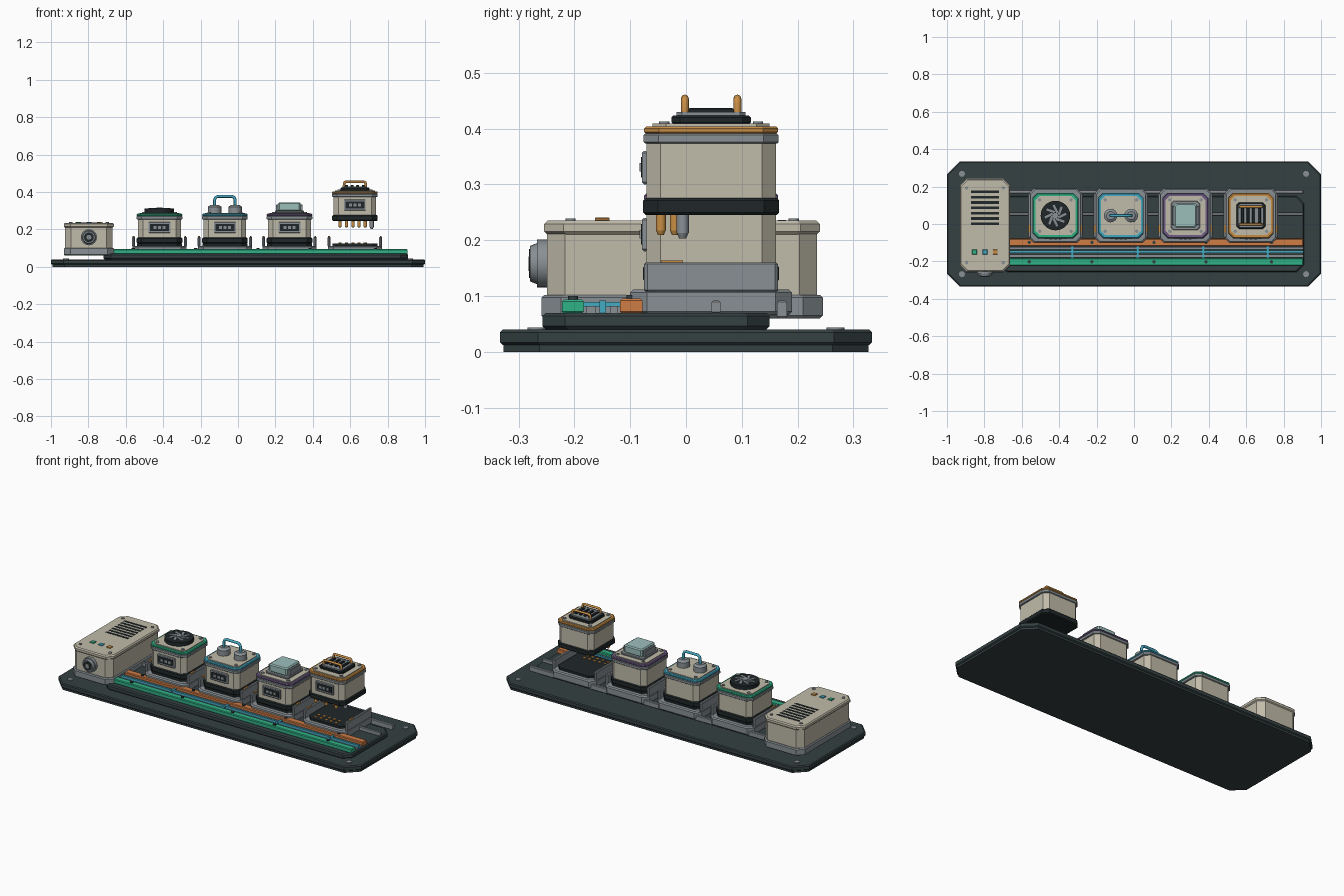
import bpy, bmesh, math
from mathutils import Matrix, Vector

if "Cube" in bpy.data.objects:
    bpy.data.objects.remove(bpy.data.objects["Cube"])


def material(name, r, g, b):
    m = bpy.data.materials.new(name)
    m.use_nodes = True
    m.diffuse_color = (r, g, b, 1)
    m.node_tree.nodes["Principled BSDF"].inputs["Base Color"].default_value = (r, g, b, 1)
    return m


SLATE = material("dark slate", .035, .052, .054)
BLACK = material("near black", .014, .02, .022)
CREAM = material("warm cream", .53, .5, .4)
GREY = material("steel grey", .25, .28, .3)
COPPER = material("copper orange", .62, .2, .06)
AMBER = material("amber", .58, .27, .06)
GREEN = material("signal green", .03, .44, .24)
CYAN = material("cyan blue", .06, .4, .55)
PURPLE = material("dusty purple", .16, .11, .24)
GLASS = material("pale glass", .33, .52, .5)


def finish(name, bm, mat, smooth=False):
    bmesh.ops.recalc_face_normals(bm, faces=bm.faces)
    me = bpy.data.meshes.new(name)
    bm.to_mesh(me)
    bm.free()
    me.materials.append(mat)
    ob = bpy.data.objects.new(name, me)
    bpy.context.collection.objects.link(ob)
    if smooth:
        bpy.ops.object.select_all(action='DESELECT')
        ob.select_set(True)
        bpy.context.view_layer.objects.active = ob
        bpy.ops.object.shade_smooth_by_angle(angle=math.radians(35))
    return ob


def slab(name, x, y, hx, hy, z0, z1, mat, cut=0.0, bevel=0.0, turn=0.0):
    """Block with clipped vertical corners and a bevelled top and bottom rim."""
    levels = [(z0, 0), (z1, 0)]
    if bevel:
        levels = [(z0, bevel), (z0 + bevel, 0), (z1 - bevel, 0), (z1, bevel)]
    spin = Matrix.Rotation(turn, 3, 'Z')
    bm = bmesh.new()
    rings = []
    for z, inset in levels:
        a, b = hx - inset, hy - inset
        if cut:
            pts = [(a, cut - b), (a, b - cut), (a - cut, b), (cut - a, b),
                   (-a, b - cut), (-a, cut - b), (cut - a, -b), (a - cut, -b)]
        else:
            pts = [(a, -b), (a, b), (-a, b), (-a, -b)]
        rings.append([bm.verts.new(spin @ Vector((p, q, 0)) + Vector((x, y, z))) for p, q in pts])
    n = len(rings[0])
    for low, high in zip(rings, rings[1:]):
        for i in range(n):
            j = (i + 1) % n
            bm.faces.new((low[i], low[j], high[j], high[i]))
    bm.faces.new(rings[0])
    bm.faces.new(rings[-1])
    return finish(name, bm, mat)


def span(name, x0, x1, y0, y1, z0, z1, mat, **kw):
    return slab(name, (x0 + x1) / 2, (y0 + y1) / 2, (x1 - x0) / 2, (y1 - y0) / 2, z0, z1, mat, **kw)


def disc(name, centre, r, depth, mat, top=None, axis='Z', sides=24):
    """Cylinder or cone; axis 'Y' points its second end to the front."""
    bm = bmesh.new()
    turn = Matrix.Rotation(math.radians(90), 4, 'X') if axis == 'Y' else Matrix()
    bmesh.ops.create_cone(bm, cap_ends=True, segments=sides, radius1=r,
                          radius2=r if top is None else top, depth=depth,
                          matrix=Matrix.Translation(centre) @ turn)
    return finish(name, bm, mat, True)


def hoop(name, x, y, z, half, height, r, mat):
    """Upright carrying handle along x with rounded shoulders."""
    c = height * .35
    pts = [(-half, 0), (-half, height - c), (-half + c * .3, height - c * .3), (-half + c, height)]
    pts += [(-p, q) for p, q in reversed(pts)]
    cu = bpy.data.curves.new(name, 'CURVE')
    cu.dimensions = '3D'
    cu.bevel_depth = r
    cu.bevel_resolution = 2
    cu.use_fill_caps = True
    s = cu.splines.new('POLY')
    s.points.add(len(pts) - 1)
    for p, (u, w) in zip(s.points, pts):
        p.co = (x + u, y, z + w, 1)
    cu.materials.append(mat)
    ob = bpy.data.objects.new(name, cu)
    bpy.context.collection.objects.link(ob)
    bpy.ops.object.select_all(action='DESELECT')
    ob.select_set(True)
    bpy.context.view_layer.objects.active = ob
    bpy.ops.object.convert(target='MESH')


def corners(name, x, y, dx, dy, z, r, h, mat):
    for sx in (-1, 1):
        for sy in (-1, 1):
            disc(name, (x + sx * dx, y + sy * dy, z + h / 2), r, h, mat, sides=12)


# Base plate and raised tray
slab("base_foot", 0, 0, .993, .327, 0, .014, SLATE, cut=.065)
slab("base_plate", 0, 0, 1, .333, .012, .04, SLATE, cut=.068, bevel=.005)
corners("base_bolt", 0, 0, .92, .268, .04, .016, .004, GREY)
span("tray", -.72, .91, -.257, .15, .04, .07, SLATE, cut=.04, bevel=.006)

# Bus rails with their clamps and links
span("green_rail", -.67, .905, -.222, -.183, .068, .094, GREEN, bevel=.004)
span("orange_rail", -.67, .905, -.118, -.078, .068, .096, COPPER, bevel=.004)
span("cyan_rail", -.67, .905, -.155, -.143, .07, .092, CYAN)
span("inner_spacer", -.67, .905, -.178, -.162, .068, .082, GREY)
span("outer_spacer", -.67, .905, -.136, -.122, .068, .082, GREY)
for px in (-.56, -.225, .107, .385, .735):
    disc("green_rail_screw", (px, -.202, .097), .009, .006, SLATE, sides=12)
    disc("orange_rail_screw", (px, -.098, .099), .009, .006, SLATE, sides=12)
for px in (-.33, .02, .37, .715):
    span("rail_link", px - .006, px + .006, -.184, -.118, .08, .089, CYAN)
span("back_rail", -.67, .905, .163, .181, .06, .092, GREY, bevel=.003)
span("middle_rail", -.67, .905, .046, .062, .068, .092, GREY, bevel=.003)

# Power unit
PX, PY = -.797, -.007
slab("power_base", PX, PY, .134, .252, .06, .102, GREY, cut=.035, bevel=.005)
slab("power_body", PX, PY, .127, .242, .1, .212, CREAM, cut=.032)
slab("power_lid", PX, PY, .134, .247, .21, .235, CREAM, cut=.035, bevel=.006)
corners("power_screw", PX, PY, .098, .2, .234, .009, .005, GREY)
for i in range(7):
    slab("vent_slot", PX, .172 - i * .0285, .074, .007, .23, .2365, BLACK)
for px, mat in ((-.852, GREEN), (-.797, CYAN), (-.742, AMBER)):
    slab("status_light", px, -.15, .013, .013, .234, .241, mat, bevel=.002)
disc("dial_collar", (PX, -.256, .158), .043, .022, GREY, axis='Y')
disc("dial_body", (PX, -.27, .158), .039, .018, GREY, top=.032, axis='Y')
disc("dial_face", (PX, -.2795, .158), .026, .003, BLACK, axis='Y')
disc("dial_hub", (PX, -.281, .158), .013, .003, GREY, axis='Y')

# Docks
Y = .045
PINS = (-.08, -.045, -.01, .022, .055)
XS = (-.42, -.07, .275, .625)
for cx in XS:
    slab("dock_base", cx, Y, .145, .145, .066, .112, GREY, cut=.03, bevel=.006)
    slab("dock_bed", cx, Y, .12, .118, .11, .125, BLACK, cut=.025)
    for s in (-1, 1):
        slab("dock_cheek", cx + s * .138, Y, .008, .12, .108, .16, GREY, cut=.006, bevel=.003)
        slab("cheek_contact", cx + s * .138, -.025, .005, .02, .158, .164, AMBER)
    for px in PINS:
        for py in (-.045, -.015):
            disc("socket", (cx + px, py, .1265), .009, .005, AMBER, sides=10)


# Plug-in modules; z is the underside of the skirt
def module(cx, z, ring):
    slab("module_skirt", cx, Y, .122, .122, z, z + .031, BLACK, cut=.027, bevel=.005)
    slab("module_body", cx, Y, .114, .116, z + .03, z + .13, CREAM, cut=.025)
    slab("module_band", cx, Y, .122, .121, z + .128, z + .146, GREY, cut=.027, bevel=.003)
    slab("module_ring", cx, Y, .122, .12, z + .145, z + .159, ring, cut=.027, bevel=.004)
    slab("module_cap", cx, Y, .107, .105, z + .155, z + .164, CREAM, cut=.024)
    corners("module_screw", cx, Y, .084, .084, z + .163, .009, .005, GREY)
    span("panel_frame", cx - .058, cx + .058, -.079, -.068, z + .055, z + .115, GREY, bevel=.004)
    span("panel_window", cx - .05, cx + .05, -.081, -.076, z + .067, z + .104, BLACK)
    for i in range(3):
        px = cx + (i - 1) * .024
        span("panel_key", px - .008, px + .008, -.083, -.079, z + .078, z + .093, GREY)
    return z + .163


LOW, HIGH = .125, .245

# Fan module
t = module(XS[0], LOW, GREEN)
disc("fan_housing", (XS[0], Y, t + .011), .079, .024, BLACK, sides=32)
for i in range(8):
    a = i * math.tau / 8
    slab("fan_blade", XS[0] + .036 * math.cos(a), Y + .036 * math.sin(a), .023, .006,
         t + .022, t + .026, GREY, turn=a + .45)
disc("fan_hub", (XS[0], Y, t + .025), .015, .008, GREY)

# Twin tank module
t = module(XS[1], LOW, CYAN)
for s in (-1, 1):
    disc("tank", (XS[1] + s * .055, Y, t + .016), .036, .034, GREY)
    disc("tank_shoulder", (XS[1] + s * .055, Y, t + .038), .036, .01, GREY, top=.022)
hoop("tank_pipe", XS[1], Y, t + .035, .055, .054, .008, CYAN)

# Glass chamber module
t = module(XS[2], LOW, PURPLE)
slab("chamber_base", XS[2], Y, .077, .077, t, t + .012, GREY, cut=.012, bevel=.003)
slab("chamber_glass", XS[2], Y, .06, .064, t + .01, t + .056, GLASS, cut=.008, bevel=.006)
for s in (-1, 1):
    slab("chamber_clamp", XS[2] + s * .064, Y, .007, .05, t + .01, t + .046, GREY, bevel=.003)

# Raised coil module with pins below
t = module(XS[3], HIGH, AMBER)
cx = XS[3]
slab("coil_plate", cx, Y, .078, .071, t, t + .015, BLACK, cut=.015, bevel=.003)
slab("coil_deck", cx, Y, .066, .062, t + .013, t + .022, GREY, cut=.01)
for i in range(4):
    slab("coil_slat", cx + (i - 1.5) * .03, Y, .008, .04, t + .02, t + .029, BLACK, bevel=.002)
for s in (-1, 1):
    hoop("coil_handle", cx, Y + s * .047, t + .02, .058, .026, .007, AMBER)
for i, px in enumerate(PINS):
    py = -.045 if i % 2 == 0 else -.02
    disc("plug_pin", (cx + px, py, .232), .009, .03, AMBER, sides=12)
    disc("plug_pin_tip", (cx + px, py, .2135), .005, .009, AMBER, top=.009, sides=12)
disc("guide_pin", (cx + .09, -.006, .23), .011, .034, GREY, sides=12)
disc("guide_pin_tip", (cx + .09, -.006, .2085), .006, .011, GREY, top=.011, sides=12)
